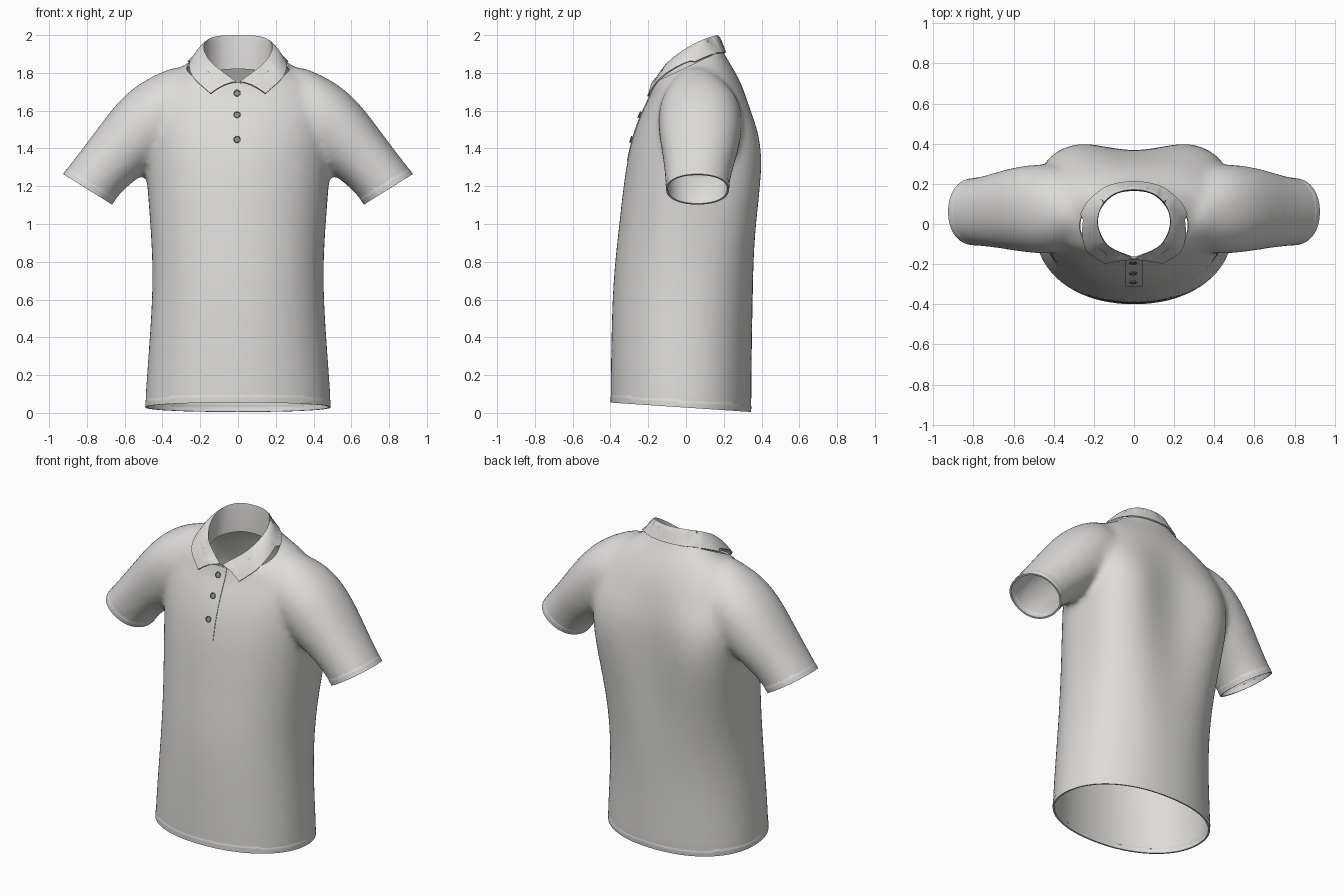
import bpy, bmesh, math
from mathutils import Vector
from mathutils.bvhtree import BVHTree

cube = bpy.data.objects.get("Cube")
if cube:
    bpy.data.objects.remove(cube, do_unlink=True)


def material(name, rgb):
    m = bpy.data.materials.new(name)
    m.use_nodes = True
    m.diffuse_color = (*rgb, 1)
    m.node_tree.nodes["Principled BSDF"].inputs["Base Color"].default_value = (*rgb, 1)
    return m


fabric = material("light grey fabric", (0.73, 0.72, 0.70))
dark = material("grey button", (0.27, 0.27, 0.27))


def make_object(name, bm, mat):
    mesh = bpy.data.meshes.new(name)
    bm.to_mesh(mesh)
    bm.free()
    mesh.materials.append(mat)
    ob = bpy.data.objects.new(name, mesh)
    bpy.context.collection.objects.link(ob)
    return ob


def bake(ob):
    """Replace the mesh by its modified version."""
    bpy.context.view_layer.update()
    new = bpy.data.meshes.new_from_object(ob.evaluated_get(bpy.context.evaluated_depsgraph_get()))
    ob.modifiers.clear()
    ob.data = new


def smooth(ob, angle=40):
    bpy.ops.object.select_all(action="DESELECT")
    ob.select_set(True)
    bpy.context.view_layer.objects.active = ob
    bpy.ops.object.shade_smooth_by_angle(angle=math.radians(angle))


def thicken(ob, thickness, offset):
    mod = ob.modifiers.new("cloth", "SOLIDIFY")
    mod.thickness, mod.offset = thickness, offset
    bake(ob)
    smooth(ob)


def loft(bm, rings):
    """Closed tube through rings of points."""
    loops = [[bm.verts.new(p) for p in ring] for ring in rings]
    n = len(loops[0])
    for a, b in zip(loops, loops[1:]):
        for i in range(n):
            bm.faces.new((a[i], a[(i + 1) % n], b[(i + 1) % n], b[i]))
    bm.faces.new(loops[0][::-1])
    bm.faces.new(loops[-1])


SIDES = 40


def oval(front_power, back_power):
    for i in range(SIDES):
        a = math.tau * i / SIDES
        c, s = math.cos(a), math.sin(a)
        e = 2 / (back_power if s > 0 else front_power)
        yield math.copysign(abs(c) ** e, c), math.copysign(abs(s) ** e, s)


# Torso rings: height, half width, front y, back y, tilt, hollow along the spine
torso = [
    (-0.15, 0.497, -0.40, 0.347, 0, 0), (0.05, 0.496, -0.40, 0.347, 0, 0),
    (0.40, 0.468, -0.397, 0.35, 0, 0), (0.72, 0.449, -0.387, 0.372, 0, 0.04),
    (1.00, 0.465, -0.354, 0.40, 0, 0.10), (1.25, 0.485, -0.328, 0.435, 0, 0.16),
    (1.45, 0.50, -0.29, 0.43, 0, 0.15), (1.60, 0.50, -0.232, 0.365, 0, 0.07),
    (1.70, 0.47, -0.19, 0.31, 0.1, 0.02), (1.77, 0.41, -0.175, 0.257, 0.2, 0),
    (1.81, 0.32, -0.17, 0.222, 0.3, 0), (1.85, 0.24, -0.165, 0.192, 0.4, 0),
    (1.89, 0.203, -0.16, 0.18, 0.45, 0), (2.10, 0.197, -0.16, 0.178, 0.45, 0)]

# Sleeve sections: outer x, z, inner x, z, front y, back y
sleeve = [
    (1.03, 1.10, 0.77, 0.94, -0.10, 0.22), (0.935, 1.26, 0.67, 1.105, -0.105, 0.225),
    (0.825, 1.395, 0.60, 1.19, -0.115, 0.245), (0.72, 1.54, 0.50, 1.265, -0.13, 0.28),
    (0.61, 1.68, 0.36, 1.36, -0.15, 0.30), (0.485, 1.77, 0.22, 1.45, -0.145, 0.295),
    (0.37, 1.82, 0.09, 1.50, -0.10, 0.22), (0.29, 1.85, 0.02, 1.55, -0.07, 0.17)]

bm = bmesh.new()
rings = []
for z, w, yf, yb, tilt, dip in torso:
    yc, d = (yf + yb) / 2, (yb - yf) / 2
    ring = []
    for c, s in oval(2.12, 2.2 + 6 * dip):
        y = yc + d * s
        if s > 0:
            y -= dip * yb * s * 1.1 * math.exp(-(c * w / 0.2) ** 2)
        ring.append((w * c, y, z + tilt * (y - yc)))
    rings.append(ring)
loft(bm, rings)
for side in (1, -1):
    rings = []
    for xo, zo, xi, zi, yf, yb in sleeve:
        rings.append([(side * ((xo + xi) / 2 + c * (xo - xi) / 2),
                       (yf + yb) / 2 + s * (yb - yf) / 2,
                       (zo + zi) / 2 + c * (zo - zi) / 2) for c, s in oval(2.15, 2.15)])
    loft(bm, rings)
bmesh.ops.recalc_face_normals(bm, faces=bm.faces)

# Fuse body and sleeves into one soft skin
shirt = make_object("shirt_body", bm, fabric)
shirt.modifiers.new("round", "SUBSURF").levels = 2
mod = shirt.modifiers.new("fuse", "REMESH")
mod.mode, mod.voxel_size = "VOXEL", 0.018
mod = shirt.modifiers.new("soften", "SMOOTH")
mod.factor, mod.iterations = 0.5, 16
bake(shirt)

# Cut the openings, with a slightly raised hem band along the edge
bm = bmesh.new()
bm.from_mesh(shirt.data)


def cut(inside, point, normal, band):
    point, normal = Vector(point), Vector(normal).normalized()

    def split(back, clear):
        faces = [f for f in bm.faces if all(inside(v.co) for v in f.verts)]
        geom = set(faces)
        for f in faces:
            geom.update(f.verts)
            geom.update(f.edges)
        bmesh.ops.bisect_plane(bm, geom=list(geom), dist=1e-5, plane_co=point - normal * back,
                               plane_no=normal, clear_outer=clear)
    split(0, True)
    if band:
        split(band, False)
        split(band - 0.004, False)
        bm.normal_update()
        for v in bm.verts:
            if inside(v.co) and (v.co - point).dot(normal) > -band + 0.002:
                v.co += v.normal * 0.002


cut(lambda p: p.z < 0.3, (0, 0, 0.028), (0, -0.067, -1), 0.035)
cut(lambda p: p.z > 1.7 and abs(p.x) < 0.3, (0, 0.02, 1.838), (0, -0.47, 1), 0)
for side in (1, -1):
    cut(lambda p: p.x * side > 0.58, (side * 0.67, 0, 1.105), (side * 0.53, 0, -0.85), 0.035)
bmesh.ops.recalc_face_normals(bm, faces=bm.faces)
bm.normal_update()
tree = BVHTree.FromBMesh(bm)
bm.to_mesh(shirt.data)
bm.free()
thicken(shirt, 0.01, -1)


def front_hit(x, z):
    hit, normal, _, _ = tree.ray_cast(Vector((x, -2, z)), Vector((0, 1, 0)))
    return (hit, normal) if hit else (Vector((x, -0.17, z)), Vector((0, -1, 0)))


def sheet(bm, rows):
    verts = [[bm.verts.new(p) for p in row] for row in rows]
    for a, b in zip(verts, verts[1:]):
        for i in range(len(a) - 1):
            bm.faces.new((a[i], a[i + 1], b[i + 1], b[i]))
    bmesh.ops.recalc_face_normals(bm, faces=bm.faces)


# Collar: base, fold and leaf edge from the middle of the back to the front
base = [(0, .168, 1.82), (.1, .148, 1.815), (.172, .07, 1.80), (.18, -.02, 1.78), (.125, -.115, 1.74), (.012, -.165, 1.70)]
fold = [(0, .172, 1.995), (.1, .15, 1.992), (.165, .085, 1.97), (.182, -.01, 1.92), (.135, -.105, 1.845), (.012, -.172, 1.752)]
leaf = [(0, .203, 1.905), (.13, .175, 1.90), (.223, .09, 1.88), (.255, -.02, 1.845), (.235, -.13, 1.775), (.145, -.195, 1.69)]


def curve(points, steps=8):
    p = [Vector(q) for q in points]
    mirror = Vector((-p[1].x, p[1].y, p[1].z))
    p = [mirror] + p + [p[-1] * 2 - p[-2]]
    out = []
    for a, b, c, d in zip(p, p[1:], p[2:], p[3:]):
        for i in range(steps):
            t = i / steps
            out.append(0.5 * (2 * b + (c - a) * t + (2 * a - 5 * b + 4 * c - d) * t * t
                              + (3 * b - a - 3 * c + d) * t ** 3))
    return out + [p[-2]]


def clear_of_shirt(p):
    hit, normal, _, dist = tree.find_nearest(p)
    if dist < 0.1 and (p - hit).dot(normal) < 0.008:
        return hit + normal * 0.008
    return p


b, f, l = curve(base), curve(fold), curve(leaf)
half = [b, [u.lerp(v, 0.8) for u, v in zip(b, f)], f]
for t in (0.15, 0.45, 0.75, 1):
    half.append([clear_of_shirt(u.lerp(v, t) + Vector((0, 0, 0.012 * math.sin(math.pi * t))))
                 for u, v in zip(f, l)])
rows = [[Vector((-p.x, p.y, p.z)) for p in row[:0:-1]] + row for row in half]
bm = bmesh.new()
sheet(bm, rows)
collar = make_object("collar", bm, fabric)
thicken(collar, 0.008, 0)

# Button placket following the chest
bm = bmesh.new()
rows = []
for i in range(22):
    z = 1.33 + 0.41 * i / 21
    rows.append([front_hit(x, z)[0] + Vector((0, -0.001, 0)) for x in (-0.042, -0.02, 0, 0.02, 0.042)])
sheet(bm, rows)
placket = make_object("placket", bm, fabric)
thicken(placket, 0.006, 0)

# Buttons: a disc with a raised rim
for i, z in enumerate((1.69, 1.575, 1.445)):
    hit, normal = front_hit(-0.005, z)
    turn = normal.to_track_quat("Z", "Y").to_euler()
    bpy.ops.mesh.primitive_cylinder_add(vertices=24, radius=0.016, depth=0.01,
                                        location=hit + normal * 0.005, rotation=turn)
    disc = bpy.context.object
    disc.name = f"button_{i + 1}"
    bpy.ops.mesh.primitive_torus_add(major_segments=24, minor_segments=8, major_radius=0.016,
                                     minor_radius=0.003, location=hit + normal * 0.01, rotation=turn)
    rim = bpy.context.object
    rim.name = f"button_rim_{i + 1}"
    for ob in (disc, rim):
        ob.data.materials.append(dark)
        smooth(ob)
